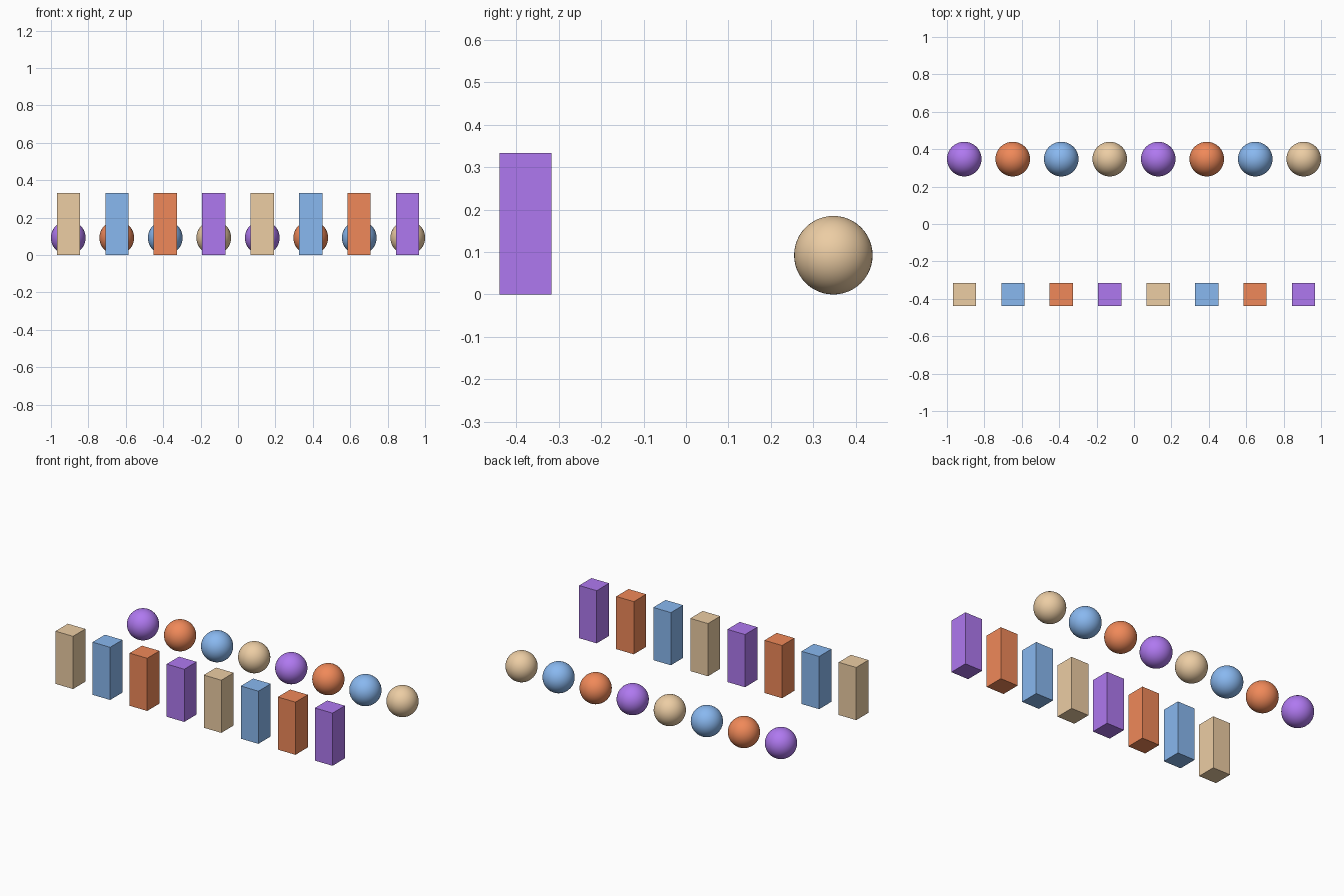
import bpy

if "Cube" in bpy.data.objects:
    bpy.data.objects.remove(bpy.data.objects["Cube"])

COUNT = 8
SPACING = 0.2593
RADIUS = 0.0925
WIDTH, HEIGHT = 0.123, 0.333


def material(name, rgb):
    mat = bpy.data.materials.new(name)
    mat.diffuse_color = (*rgb, 1)
    mat.use_nodes = True
    mat.node_tree.nodes["Principled BSDF"].inputs["Base Color"].default_value = mat.diffuse_color
    return mat


tan = material("tan", (0.84, 0.61, 0.37))
blue = material("blue", (0.25, 0.48, 0.87))
orange = material("orange", (0.87, 0.25, 0.10))
purple = material("purple", (0.43, 0.19, 0.87))
colours = [tan, blue, orange, purple]

for i in range(COUNT):
    x = (i - (COUNT - 1) / 2) * SPACING

    # Front row: square upright blocks
    bpy.ops.mesh.primitive_cube_add(size=1, location=(x, -0.378, HEIGHT / 2))
    block = bpy.context.object
    block.name = f"block_{i + 1}"
    block.scale = (WIDTH, WIDTH, HEIGHT)
    block.data.materials.append(colours[i % 4])

    # Back row: smooth balls, colours in reverse order
    bpy.ops.mesh.primitive_uv_sphere_add(segments=48, ring_count=24, radius=RADIUS,
                                         location=(x, 0.347, RADIUS))
    bpy.ops.object.shade_smooth()
    ball = bpy.context.object
    ball.name = f"ball_{i + 1}"
    ball.data.materials.append(colours[3 - i % 4])
